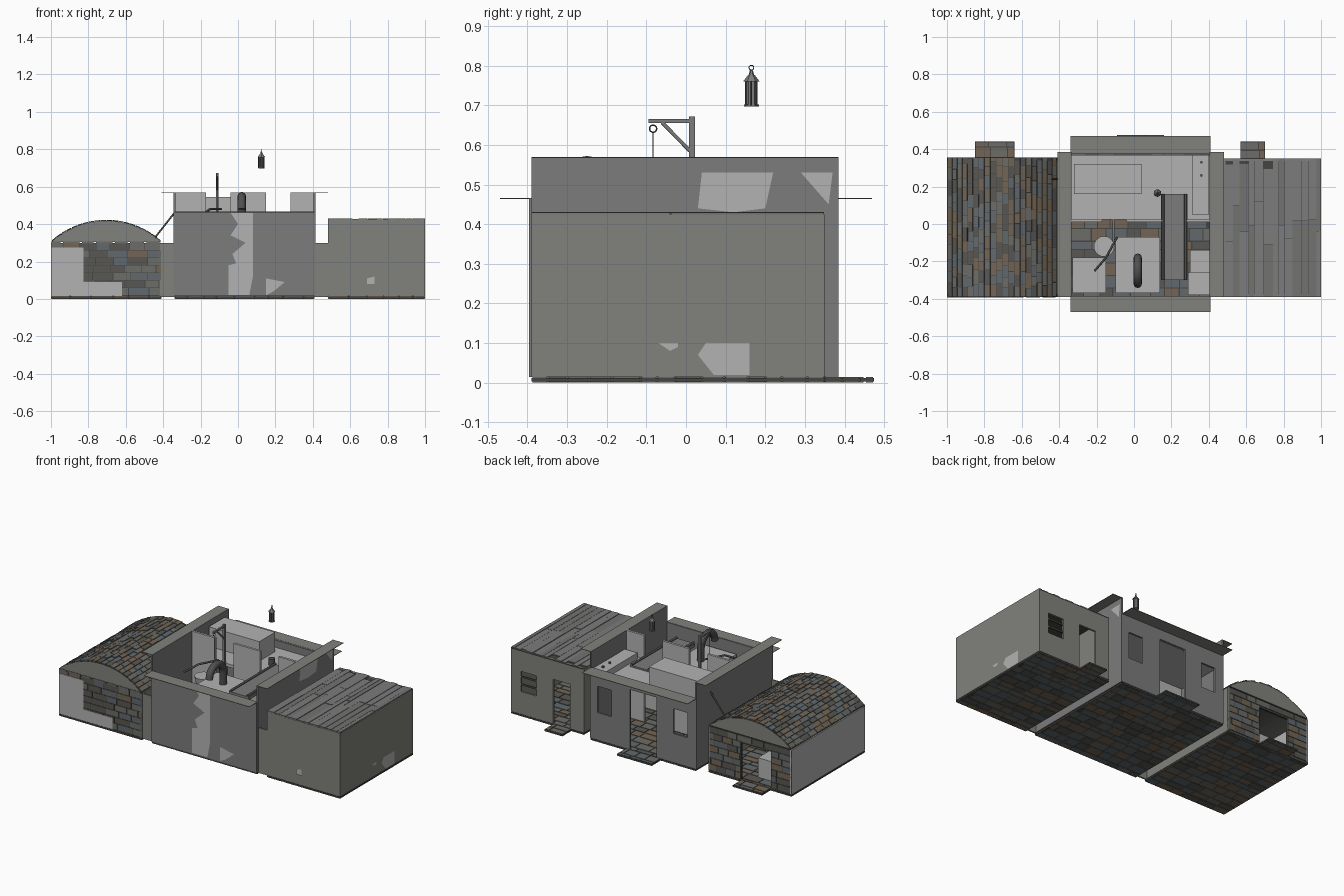
import bpy, bmesh, math, random
from mathutils import Matrix, Vector

random.seed(4)
cube = bpy.data.objects.get("Cube")
if cube:
    bpy.data.objects.remove(cube)


def material(name, r, g, b):
    m = bpy.data.materials.new(name)
    m.use_nodes = True
    m.diffuse_color = (r, g, b, 1)
    m.node_tree.nodes["Principled BSDF"].inputs["Base Color"].default_value = (r, g, b, 1)
    return m


plaster = material("plaster", .2, .2, .2)
clay = material("clay", .22, .22, .2)
light = material("pale_plaster", .45, .45, .45)
joint = material("joint", .06, .06, .055)
iron = material("iron", .08, .08, .08)
stones = [material("stone_grey", .15, .15, .14), material("stone_brown", .17, .13, .09),
          material("stone_blue", .12, .14, .15), material("stone_dark", .1, .095, .085)]
boards = [plaster, material("board", .17, .17, .165)]


def finish(name, bm, mats):
    mesh = bpy.data.meshes.new(name)
    bm.to_mesh(mesh)
    bm.free()
    for m in mats:
        mesh.materials.append(m)
    ob = bpy.data.objects.new(name, mesh)
    bpy.context.collection.objects.link(ob)
    return ob


def add_box(bm, lo, hi, slot=0, turn=None):
    lo, hi = Vector(lo), Vector(hi)
    mat = Matrix.Translation((lo + hi) / 2)
    if turn:
        mat = mat @ turn
    mat = mat @ Matrix.Diagonal((*(hi - lo), 1))
    made = bmesh.ops.create_cube(bm, size=1, matrix=mat)
    for f in {f for v in made["verts"] for f in v.link_faces}:
        f.material_index = slot


def box(name, lo, hi, mat=plaster):
    bm = bmesh.new()
    add_box(bm, lo, hi)
    return finish(name, bm, [mat])


def pieces(a, b, size):
    """Split a span into random lengths near the given size."""
    while a < b - size * .3:
        c = min(b, a + size * random.uniform(.7, 1.3))
        yield a, c
        a = c


def wall(name, x0, x1, y, top, mat, holes=(), brick=False):
    """Thin wall across x, with rectangular openings and optional stonework."""
    bm = bmesh.new()
    t = .006
    edges = sorted({x0, x1, *(h[0] for h in holes), *(h[1] for h in holes)})
    for a, b in zip(edges, edges[1:]):
        z = .015
        for h in holes:
            if h[0] <= a and b <= h[1]:
                if h[2] > z:
                    add_box(bm, (a, y - t, z), (b, y + t, h[2]))
                z = h[3]
        add_box(bm, (a, y - t, z), (b, y + t, top))
    if brick:
        row, rows = 0, 7
        step = (top - .02) / rows
        for row in range(rows):
            z = .02 + row * step
            for a, b in pieces(x0, x1, .085):
                for h in holes:
                    if z + step > h[2] and z < h[3]:
                        if a < h[0] < b:
                            b = h[0]
                        elif a < h[1] < b:
                            a = h[1]
                        elif h[0] <= a and b <= h[1]:
                            b = a
                if b - a > .01:
                    add_box(bm, (a + .002, y - .009, z + .002), (b - .002, y + .009, z + step - .002),
                            random.randint(1, len(stones)))
    return finish(name, bm, [mat] + stones)


def paving(name, x0, x1, y0, y1, size=.07):
    """Dark slab with staggered stones on both faces."""
    bm = bmesh.new()
    add_box(bm, (x0, y0, .003), (x1, y1, .012))
    for c, d in pieces(y0, y1, size * .8):
        for a, b in pieces(x0, x1, size * 1.3):
            add_box(bm, (a + .003, c + .003, 0), (b - .003, d - .003, .015), random.randint(1, len(stones)))
    return finish(name, bm, [joint] + stones)


def rod(name, points, radius, mat=iron, sides=3):
    curve = bpy.data.curves.new(name, "CURVE")
    curve.dimensions = "3D"
    curve.bevel_depth = radius
    curve.bevel_resolution = sides
    curve.use_fill_caps = True
    s = curve.splines.new("POLY")
    s.points.add(len(points) - 1)
    for p, co in zip(s.points, points):
        p.co = (*co, 1)
    curve.materials.append(mat)
    ob = bpy.data.objects.new(name, curve)
    bpy.context.collection.objects.link(ob)
    return ob


def patch(name, points, place):
    """Flat polygon of bare plaster; place maps (u, z) to 3D."""
    bm = bmesh.new()
    bm.faces.new([bm.verts.new(place(u, z)) for u, z in points])
    return finish(name, bm, [light])


# Floors and doorsteps
front, back = -.39, .385
paving("hall_floor", -.34, .41, front, back)
paving("store_floor", .48, 1, front, .35)
paving("vault_floor", -1, -.41, front, .355)
for name, x0, x1, y0, y1 in (("store_step", .57, .7, .35, .44), ("hall_step", -.09, .16, back, .475),
                             ("vault_step", -.85, -.64, .355, .44)):
    paving(name, x0, x1, y0, y1)

# Hall shell with outward wall caps
wall("hall_front_wall", -.34, .41, front, .465, plaster)
wall("hall_back_wall", -.34, .41, back - .006, .465, plaster,
     [(-.28, -.18, .2, .36), (-.06, .13, .015, .4), (.26, .36, .19, .36)])
for side, x, out in (("right", -.34, -.41), ("left", .41, .48)):
    box(side + "_hall_wall", (x - .005, front, .015), (x + .005, back, .57))
    box(side + "_wall_cap", (min(x, out), front, .567), (max(x, out), back, .57), clay)
    box(side + "_passage_wall", (min(x, out), front + .005, .01), (max(x, out), front + .015, .3), clay)
box("front_wall_cap", (-.34, -.47, .463), (.41, front, .466), clay)
box("back_wall_cap", (-.34, back, .463), (.41, .47, .466), clay)

# Hall interior
for i, (a, b) in enumerate(((-.34, -.17), (-.04, .15), (.28, .41))):
    box(f"partition_{i}", (a, .01, .015), (b, .025, .57), light)
box("loft_floor", (-.335, .025, .4), (.405, .37, .42), light)
box("loft_chest", (-.32, .16, .42), (.04, .32, .545), light)
box("loft_counter", (.31, .05, .42), (.4, .37, .46), light)
for y in (.26, .33):
    rod("counter_knob", [(.36, y, .46), (.36, y, .468)], .008)
box("oven_block", (-.1, -.37, .015), (.14, -.07, .4), light)
box("corner_cabinet", (-.33, -.37, .015), (-.15, -.18, .3), light)
box("side_bench", (.29, -.38, .015), (.405, -.26, .2), light)
box("side_table", (.3, -.26, .015), (.405, -.14, .28), light)
box("stair_board", (.145, -.3, .41), (.285, .16, .43))
for x in (.155, .275):
    rod("stair_rail", [(x, -.3, .435), (x, .16, .435)], .007)
rod("stair_post", [(.125, .165, .42), (.125, .165, .46)], .02)

# Stove pipe with a bend
arc = [(.02, -.25 + .07 * math.cos(a), .48 + .07 * math.sin(a))
       for a in [math.pi * i / 10 for i in range(11)]]
rod("stove_pipe", [(.02, -.18, .39)] + arc, .022, iron, 4)

# Basin beside the oven
bm = bmesh.new()
bmesh.ops.create_cone(bm, cap_ends=True, segments=20, radius1=.035, radius2=.055, depth=.1,
                      matrix=Matrix.Translation((-.16, -.12, .33)))
finish("basin", bm, [light])
rod("basin_handle", [(-.21, -.25, .44), (-.15, -.18, .48), (-.09, -.07, .48)], .006)

# Hoist
hx = -.11
box("hoist_post", (hx - .007, .008, .4), (hx + .007, .023, .672))
box("hoist_arm", (hx - .006, -.095, .655), (hx + .006, .02, .666))
rod("hoist_brace", [(hx, -.06, .656), (hx, .01, .585)], .005, plaster)
rod("hoist_rope", [(hx, -.083, .632), (hx, -.083, .46)], .0015)


def ring(name, x, y, z, radius):
    bpy.ops.mesh.primitive_torus_add(major_radius=radius, minor_radius=radius / 5, major_segments=20,
                                     minor_segments=6, location=(x, y, z), rotation=(0, math.pi / 2, 0))
    bpy.context.object.name = name
    bpy.context.object.data.materials.append(iron)


ring("hoist_ring", hx, -.083, .641, .009)

# Hanging lantern
lx, ly = .125, .165
bm = bmesh.new()
for r1, r2, z0, z1 in ((.019, .019, .697, .702), (.015, .015, .702, .76), (.021, .008, .76, .777),
                       (.007, .004, .777, .788)):
    bmesh.ops.create_cone(bm, cap_ends=True, segments=6, radius1=r1, radius2=r2, depth=z1 - z0,
                          matrix=Matrix.Translation((lx, ly, (z0 + z1) / 2)))
finish("lantern", bm, [plaster])
for i in range(6):
    a = math.tau * i / 6
    x, y = lx + .016 * math.cos(a), ly + .016 * math.sin(a)
    rod("lantern_bar", [(x, y, .7), (x, y, .762)], .002)
ring("lantern_ring", lx, ly, .795, .006)

# Store: plain box with plank roof
wall("store_front_wall", .48, 1, front + .006, .425, clay)
wall("store_back_wall", .48, 1, .344, .425, clay, [(.58, .7, .015, .3), (.82, .93, .16, .29)])
for x in (.48, .99):
    box("store_side_wall", (x, front, .015), (x + .01, .35, .425), clay)
bm = bmesh.new()
add_box(bm, (.48, front, .418), (1, .35, .425), 2)
for a, b in pieces(.48, 1, .04):
    for c, d in pieces(front, .35, .4):
        add_box(bm, (a + .001, c, .42), (b - .001, d - .002, random.uniform(.428, .431)), random.randint(0, 1))
finish("store_plank_roof", bm, boards + [joint])
for z in (.2, .25):
    box("store_window_bar", (.82, .34, z), (.93, .348, z + .01), iron)

# Vaulted house: stone ends, pale side, curved shingle roof
wall("vault_front_wall", -1, -.41, front + .009, .3, joint, brick=True)
wall("vault_back_wall", -1, -.41, .346, .3, joint, [(-.85, -.64, .015, .25)], brick=True)
box("vault_outer_wall", (-1, front, .015), (-.99, .355, .3), light)
box("vault_inner_wall", (-.42, front, .015), (-.41, .355, .3), clay)
box("front_bare_panel", (-1, front - .002, .015), (-.825, front + .005, .275), light)
box("front_bare_strip", (-.83, front - .002, .015), (-.62, front + .005, .09), light)
box("vault_chest", (-.82, .15, .015), (-.7, .27, .14), light)

cx, half, rise, spring = -.705, .29, .11, .305
radius = (half ** 2 + rise ** 2) / (2 * rise)
cz, spread = spring + rise - radius, math.asin(half / radius)


def on_arc(t, y, r):
    return (cx + r * math.sin(t), y, cz + r * math.cos(t))


angles = [spread * (i / 12 - 1) for i in range(25)]
for name, y in (("vault_front_gable", front), ("vault_back_gable", .347)):
    bm = bmesh.new()
    face = bm.faces.new([bm.verts.new(on_arc(t, y, radius)) for t in angles])
    out = bmesh.ops.extrude_face_region(bm, geom=[face])
    bmesh.ops.translate(bm, vec=(0, .008, 0), verts=[g for g in out["geom"] if isinstance(g, bmesh.types.BMVert)])
    bmesh.ops.recalc_face_normals(bm, faces=bm.faces)
    finish(name, bm, [clay])
bm = bmesh.new()
cols = 20
for i in range(cols):
    t = spread * ((2 * i + 1) / cols - 1)
    w = radius * spread / cols
    c = Vector(on_arc(t, 0, radius))
    turn = Matrix.Rotation(t, 4, "Y")
    add_box(bm, c + Vector((-w, front, -.004)), c + Vector((w, .355, 0)), 0, turn)
    for a, b in pieces(front, .355, .065):
        lift = random.uniform(.004, .008)
        add_box(bm, c + Vector((.002 - w, a + .002, 0)), c + Vector((w - .001, b - .001, lift)),
                random.randint(1, len(stones)), turn)
finish("vault_shingle_roof", bm, [joint] + stones)
for a, b in pieces(-1, -.41, .08):
    box("vault_ledge_stone", (a + .003, front - .003, .297), (b - .01, front + .02, .308), stones[0])
rod("vault_stay", [(-.45, .24, .32), (-.34, .24, .46)], .005)


# Bare plaster patches
def on_front(u, z):
    return (u, front - .007, z)


def on_left(u, z):
    return (1.001, u, z)


def on_hall_left(u, z):
    return (.416, u, z)


patch("front_patch", [(-.05, .02), (.06, .02), (.08, .12), (.08, .46), (-.04, .46), (0, .4), (-.04, .34),
                      (.04, .3), (-.03, .24), (-.01, .19), (-.05, .18)], on_front)
patch("front_low_patch", [(.15, .02), (.19, .04), (.25, .09), (.15, .11)], on_front)
patch("store_front_patch", [(.69, .08), (.73, .08), (.73, .12), (.69, .11)], on_front)
patch("store_side_patch", [(.03, .07), (.07, .02), (.16, .02), (.16, .1), (.09, .1), (.05, .1)], on_left)
patch("store_small_patch", [(-.07, .1), (-.04, .08), (-.02, .09), (-.02, .1)], on_left)
patch("hall_side_patch", [(.03, .44), (.12, .43), (.2, .44), (.22, .53), (.04, .53)], on_hall_left)
patch("hall_corner_patch", [(.29, .53), (.36, .45), (.37, .53)], on_hall_left)
